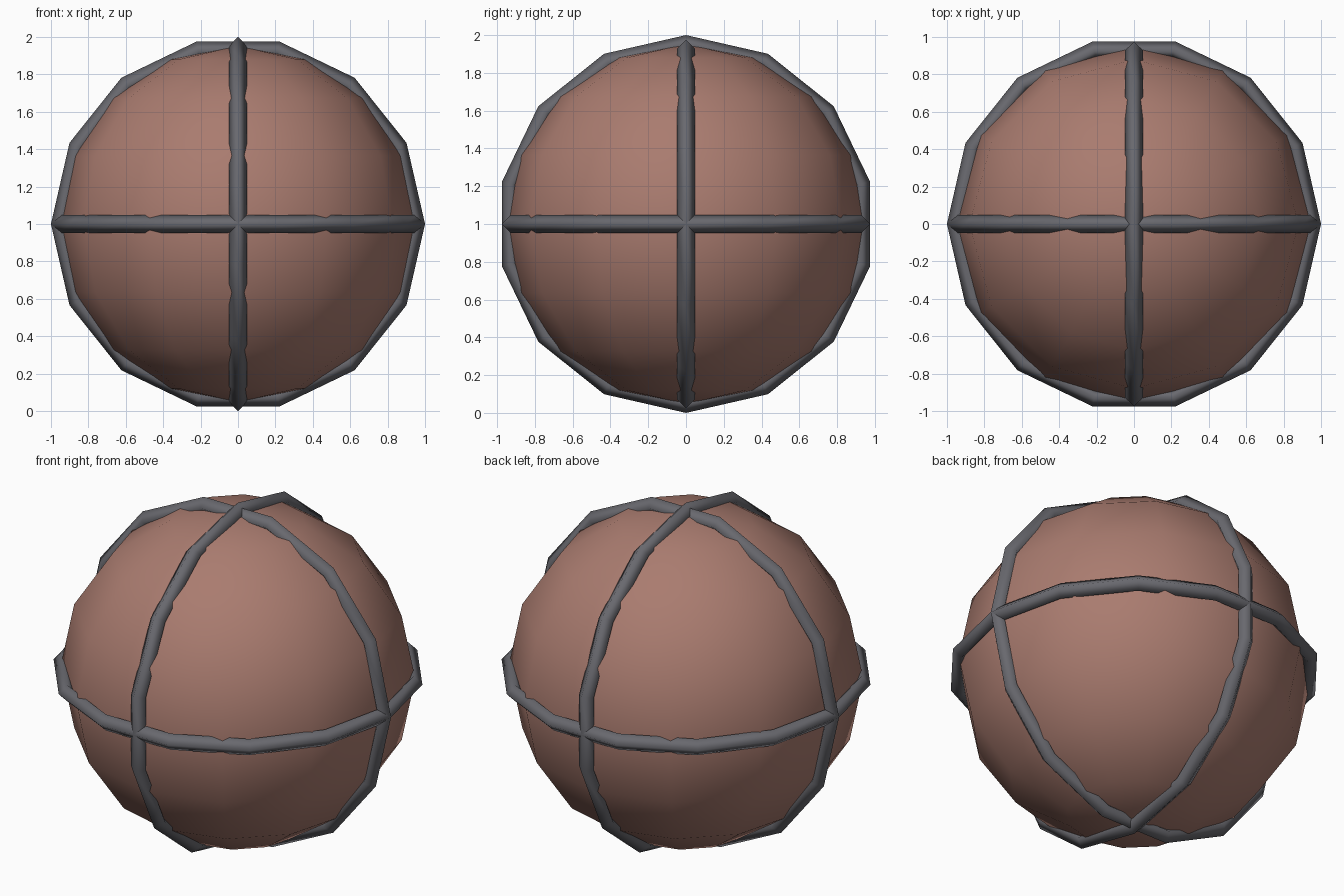
import bpy
from math import pi

cube = bpy.data.objects.get("Cube")
if cube:
    bpy.data.objects.remove(cube, do_unlink=True)

BALL_RADIUS = 1 / 1.05
TUBE_RADIUS = 0.05 / 1.05
CENTRE = (0, 0, 1)


def make_material(name, colour):
    mat = bpy.data.materials.new(name)
    mat.use_nodes = True
    mat.diffuse_color = (*colour, 1)
    bsdf = next(n for n in mat.node_tree.nodes if n.type == 'BSDF_PRINCIPLED')
    bsdf.inputs["Base Color"].default_value = (*colour, 1)
    return mat


def finish(name, mat):
    obj = bpy.context.object
    obj.name = name
    obj.data.materials.append(mat)
    bpy.ops.object.shade_smooth()


brown = make_material("reddish brown", (0.40, 0.20, 0.16))
grey = make_material("dark grey", (0.14, 0.14, 0.157))

# Ball
bpy.ops.mesh.primitive_uv_sphere_add(segments=12, ring_count=8,
                                     radius=BALL_RADIUS, location=CENTRE)
finish("ball", brown)

# Three crossing bands: diamond-section hoops, one per axis
bands = {
    "equator_band": (0, 0, 0),
    "front_facing_band": (pi / 2, 0, 0),
    "side_facing_band": (0, pi / 2, 0),
}
for name, rotation in bands.items():
    bpy.ops.mesh.primitive_torus_add(major_segments=14, minor_segments=4,
                                     major_radius=BALL_RADIUS,
                                     minor_radius=TUBE_RADIUS,
                                     location=CENTRE, rotation=rotation)
    finish(name, grey)
